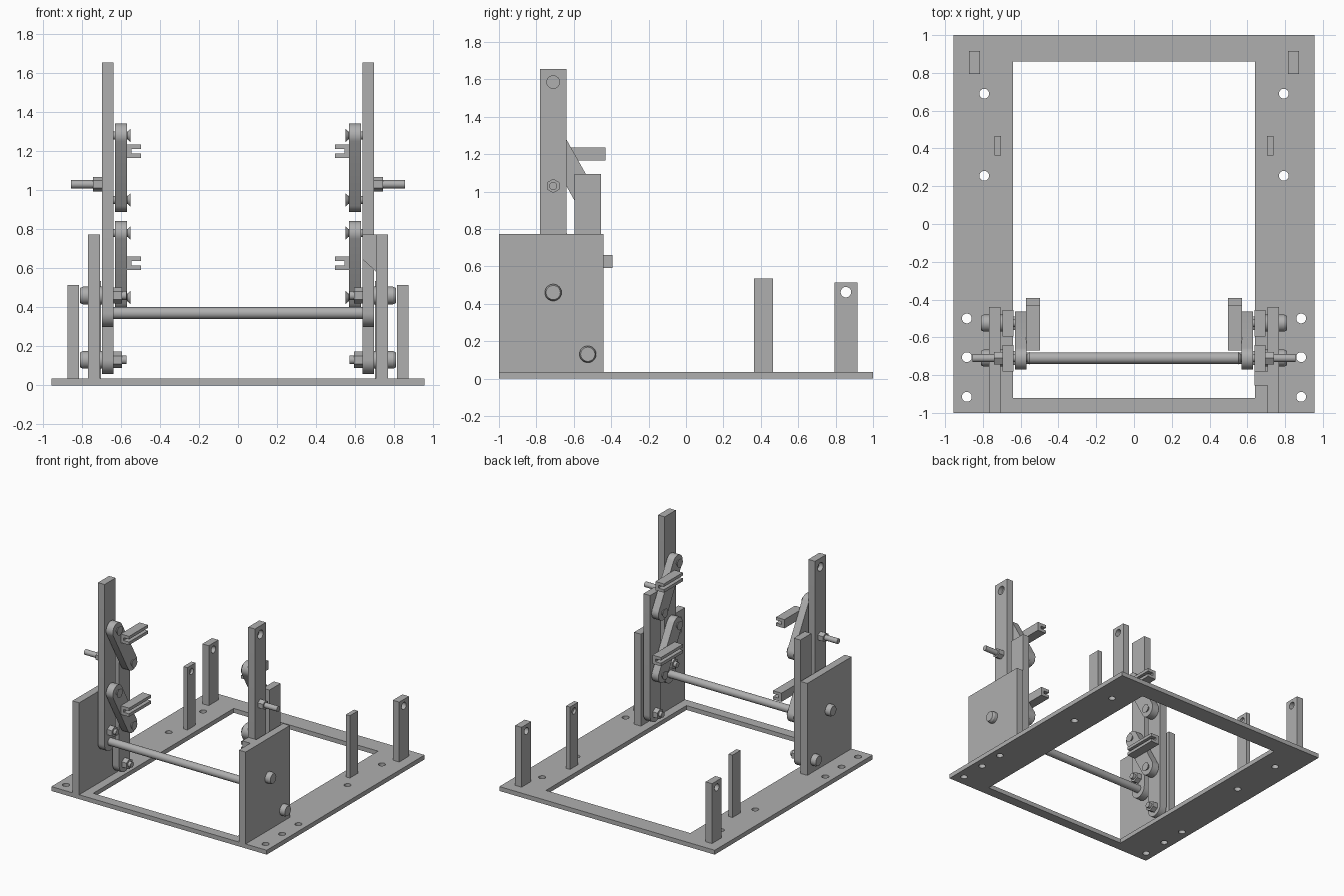
import bpy, bmesh
from math import pi, sin, cos, atan2, hypot
from mathutils import Matrix, Vector

cube = bpy.data.objects.get("Cube")
if cube:
    bpy.data.objects.remove(cube, do_unlink=True)

GREY = (0.43, 0.43, 0.43, 1)
steel = bpy.data.materials.new("plain grey")
steel.use_nodes = True
steel.diffuse_color = GREY
steel.node_tree.nodes["Principled BSDF"].inputs["Base Color"].default_value = GREY


def finish(name, bm, smooth=False):
    bmesh.ops.recalc_face_normals(bm, faces=bm.faces)
    mesh = bpy.data.meshes.new(name)
    bm.to_mesh(mesh)
    bm.free()
    mesh.materials.append(steel)
    obj = bpy.data.objects.new(name, mesh)
    bpy.context.collection.objects.link(obj)
    if smooth:
        shade(obj)
    return obj


def shade(obj):
    bpy.ops.object.select_all(action='DESELECT')
    obj.select_set(True)
    bpy.context.view_layer.objects.active = obj
    bpy.ops.object.shade_smooth_by_angle(angle=pi / 6)


def box(name, x, y, z):
    """Box from three (low, high) ranges."""
    bm = bmesh.new()
    bmesh.ops.create_cube(bm, size=1)
    for v in bm.verts:
        v.co = [r[0] + (c + 0.5) * (r[1] - r[0]) for c, r in zip(v.co, (x, y, z))]
    return finish(name, bm)


def rod(name, start, end, r1, r2=None, sides=32):
    """Cylinder or cone between two points."""
    a, b = Vector(start), Vector(end)
    turn = (b - a).to_track_quat('Z', 'Y').to_matrix().to_4x4()
    bm = bmesh.new()
    bmesh.ops.create_cone(bm, cap_ends=True, segments=sides, radius1=r1,
                          radius2=r1 if r2 is None else r2, depth=(b - a).length,
                          matrix=Matrix.Translation((a + b) / 2) @ turn)
    return finish(name, bm, sides > 8)


def plate(name, outline, x0, x1, smooth=False):
    """Extrude a (y, z) outline along x."""
    bm = bmesh.new()
    face = bm.faces.new([bm.verts.new((x0, y, z)) for y, z in outline])
    new = bmesh.ops.extrude_face_region(bm, geom=[face])["geom"]
    bmesh.ops.translate(bm, vec=(x1 - x0, 0, 0),
                        verts=[v for v in new if isinstance(v, bmesh.types.BMVert)])
    return finish(name, bm, smooth)


def arc(y, z, r, start, steps=16):
    """Half circle of points, anticlockwise from the start angle."""
    return [(y + r * cos(start + pi * i / steps), z + r * sin(start + pi * i / steps))
            for i in range(steps + 1)]


def cut(obj, cutters):
    for c in cutters:
        mod = obj.modifiers.new("cut", 'BOOLEAN')
        mod.operation, mod.solver, mod.object = 'DIFFERENCE', 'EXACT', c
    bpy.context.view_layer.update()
    graph = bpy.context.evaluated_depsgraph_get()
    mesh = bpy.data.meshes.new_from_object(obj.evaluated_get(graph))
    obj.modifiers.clear()
    obj.data = mesh
    for c in cutters:
        bpy.data.objects.remove(c, do_unlink=True)
    shade(obj)


# Base frame with its opening and mounting holes
base = box("base_frame", (-0.955, 0.955), (-1, 1), (0, 0.035))
cutters = [box("opening_cutter", (-0.64, 0.64), (-0.92, 0.86), (-0.1, 0.1))]
for x, y in [(0.793, 0.69), (0.793, 0.255), (0.885, -0.5), (0.885, -0.705), (0.885, -0.915)]:
    for s in (1, -1):
        cutters.append(rod("hole_cutter", (s * x, y, -0.1), (s * x, y, 0.1), 0.026))
cut(base, cutters)

# Cross bar joining the front uprights
FRONT, REAR = -0.71, -0.525
rod("cross_bar", (-0.645, FRONT, 0.37), (0.645, FRONT, 0.37), 0.03)


def upright(name, s, y, low, top):
    half = 0.07
    pts = arc(y, low + half, half, pi) + [(y + half, top), (y - half, top)]
    return plate(name, pts, s * 0.637, s * 0.696, True)


def side_bolt(name, s, y, z):
    """Headed bolt through side plate and upright, with a nut inside."""
    def part(label, x0, x1, r1, r2=None, sides=32):
        rod(name + label, (s * x0, y, z), (s * x1, y, z), r1, r2, sides)
    part("_head", 0.765, 0.795, 0.045)
    part("_head_rim", 0.795, 0.81, 0.045, 0.038)
    part("_spacer", 0.69, 0.715, 0.045)
    part("_shank", 0.572, 0.77, 0.022)
    part("_nut", 0.595, 0.64, 0.042, sides=6)


def link(name, s, top, bottom):
    """Slanted round-ended link with a flared screw at each pivot."""
    angle = atan2(top[1] - bottom[1], top[0] - bottom[0])
    r = 0.061
    pts = arc(*top, r, angle - pi / 2) + arc(*bottom, r, angle + pi / 2)
    plate(name, pts, s * 0.57, s * 0.63, True)
    for (y, z), end in ((top, "upper"), (bottom, "lower")):
        rod(f"{name}_{end}_pin", (s * 0.64, y, z), (s * 0.56, y, z), 0.02)
        rod(f"{name}_{end}_screw", (s * 0.572, y, z), (s * 0.55, y, z), 0.015, 0.035)


def channel(name, s, y0, y1, z):
    """C-shaped rail, open toward the middle of the machine."""
    h, t = 0.035, 0.024
    for label, lo, hi in (("_top", z + h - t, z + h), ("_bottom", z - h, z - h + t)):
        box(name + label, sorted((s * 0.497, s * 0.572)), (y0, y1), (lo, hi))
    box(name + "_web", sorted((s * 0.545, s * 0.572)), (y0, y1), (z - h + t, z + h - t))


for s, side in ((1, "left"), (-1, "right")):
    # Side plate and the two uprights behind it
    box(side + "_side_plate", sorted((s * 0.708, s * 0.768)), (-1, -0.44), (0.035, 0.772))
    front = upright(side + "_front_upright", s, FRONT, 0.298, 1.655)
    cut(front, [rod("hole_cutter", (s * 0.66, FRONT, 1.585), (s * 0.75, FRONT, 1.585), 0.034)])
    upright(side + "_rear_upright", s, REAR, 0.058, 1.095)
    side_bolt(side + "_front_bolt", s, FRONT, 0.46)
    side_bolt(side + "_rear_bolt", s, REAR, 0.13)

    # Outward stud with nut
    rod(side + "_stud", (s * 0.66, FRONT, 1.03), (s * 0.855, FRONT, 1.03), 0.021)
    rod(side + "_stud_nut", (s * 0.69, FRONT, 1.03), (s * 0.742, FRONT, 1.03), 0.038, sides=6)

    # Parallel links and their rails
    for level, z, reach in (("upper", 1.28, -0.43), ("lower", 0.78, -0.392)):
        link(f"{side}_{level}_link", s, (FRONT, z), (REAR, z - 0.33))
        channel(f"{side}_{level}_rail", s, -0.67, reach, z - (0.08 if level == "upper" else 0.155))

    # Rear posts: drilled through on the outside, blind hole on the inside pair
    outer = box(side + "_outer_post", sorted((s * 0.816, s * 0.873)), (0.795, 0.917), (0.035, 0.515))
    cut(outer, [rod("hole_cutter", (s * 0.7, 0.855, 0.462), (s * 0.95, 0.855, 0.462), 0.028)])
    inner = box(side + "_inner_post", sorted((s * 0.703, s * 0.738)), (0.363, 0.465), (0.035, 0.535))
    cut(inner, [rod("hole_cutter", (s * 0.65, 0.414, 0.485), (s * 0.722, 0.414, 0.485), 0.025)])

# Stop block with a sloped underside, on the left only
bm = bmesh.new()
corners = [(0.637, 0.772), (0.71, 0.772), (0.71, 0.58), (0.637, 0.647)]
face = bm.faces.new([bm.verts.new((x, -0.855, z)) for x, z in corners])
new = bmesh.ops.extrude_face_region(bm, geom=[face])["geom"]
bmesh.ops.translate(bm, vec=(0, 0.075, 0), verts=[v for v in new if isinstance(v, bmesh.types.BMVert)])
finish("left_stop_block", bm)
